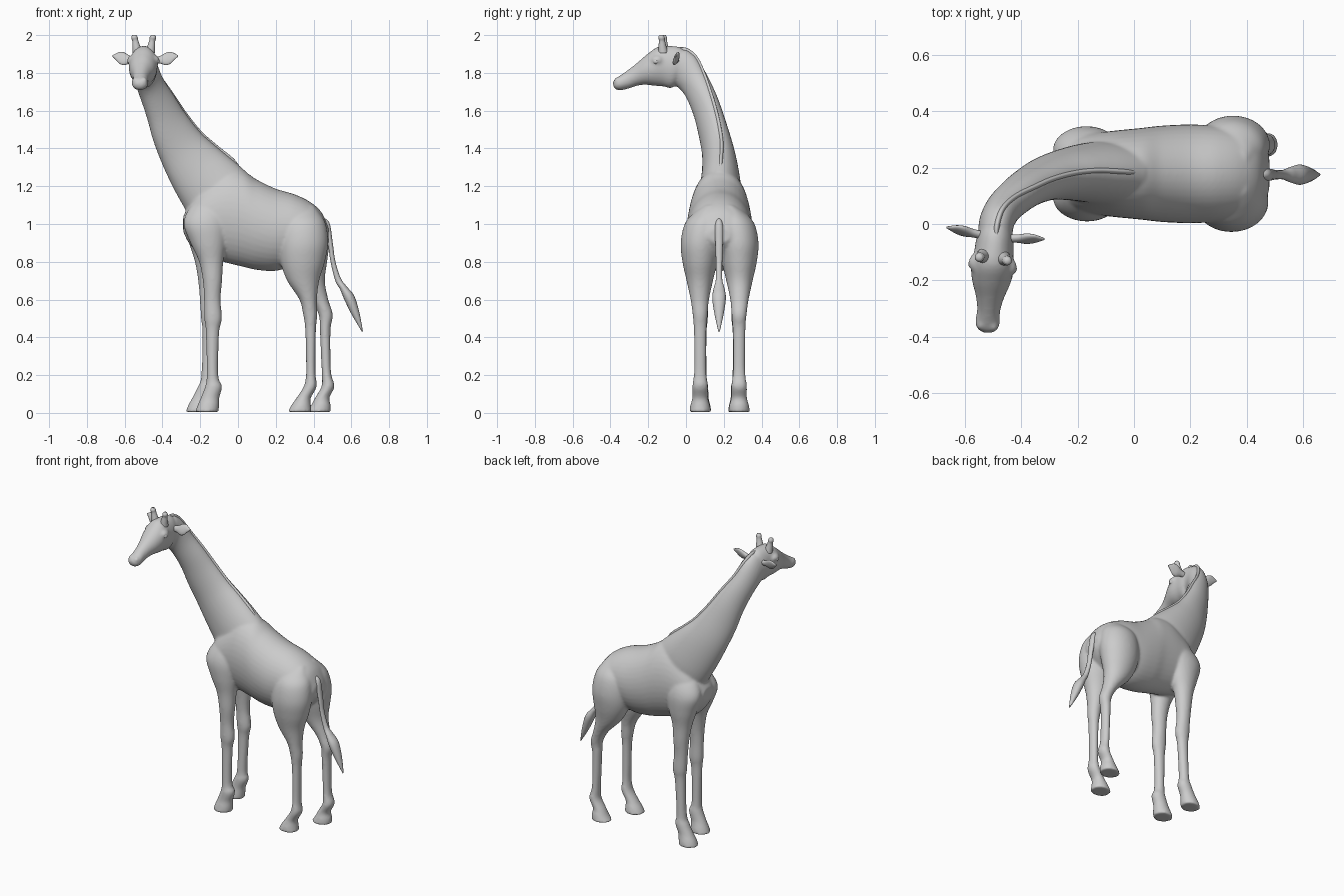
import bpy, bmesh
from math import cos, sin, tau
from mathutils import Vector, Matrix

MID = 0.178  # y of the trunk's symmetry plane


def catmull(a, b, c, d, t):
    return 0.5 * (2 * b + (c - a) * t + (2 * a - 5 * b + 4 * c - d) * t * t
                  + (3 * b - a - 3 * c + d) * t ** 3)


def loft(bm, sections, steps=6, sides=40, axis=None):
    """Skin elliptical rings given as (upper point, lower point, half width)."""
    s = [(Vector(d), Vector(v), w) for d, v, w in sections]
    fine = []
    for i in range(len(s) - 1):
        q = [s[max(i - 1, 0)], s[i], s[i + 1], s[min(i + 2, len(s) - 1)]]
        for k in range(steps):
            fine.append([catmull(*(p[j] for p in q), k / steps) for j in range(3)])
    fine.append(list(s[-1]))
    mids = [(d + v) / 2 for d, v, w in fine]
    rings = []
    for i, (d, v, w) in enumerate(fine):
        tangent = mids[min(i + 1, len(mids) - 1)] - mids[max(i - 1, 0)]
        up = (d - v) / 2
        side = (axis or tangent.cross(up).normalized()) * w
        rings.append([bm.verts.new(mids[i] + up * cos(tau * k / sides) + side * sin(tau * k / sides))
                      for k in range(sides)])
    for a, b in zip(rings, rings[1:]):
        for k in range(sides):
            n = (k + 1) % sides
            bm.faces.new((a[k], a[n], b[n], b[k]))
    bm.faces.new(rings[0])
    bm.faces.new(rings[-1])


def finish(bm, name):
    bmesh.ops.recalc_face_normals(bm, faces=bm.faces)
    for f in bm.faces:
        f.smooth = True
    mesh = bpy.data.meshes.new(name)
    bm.to_mesh(mesh)
    bm.free()
    ob = bpy.data.objects.new(name, mesh)
    bpy.context.collection.objects.link(ob)
    return ob


def head_pt(side, y, z):
    return (-0.488 + 0.09 * y + side, y - 0.12 * side, z)


def ball(bm, centre, scale):
    m = Matrix.Translation(centre) @ Matrix.Diagonal((*scale, 1))
    bmesh.ops.create_uvsphere(bm, u_segments=20, v_segments=12, radius=1, matrix=m)


body = bmesh.new()

# trunk: x, top z, bottom z, half width
trunk = [(-.29, 1.04, .96, .05), (-.26, 1.1, .9, .10), (-.2, 1.2, .84, .135), (-.08, 1.29, .80, .152),
         (.02, 1.285, .775, .162), (.1, 1.235, .757, .171), (.2, 1.187, .752, .175),
         (.3, 1.157, .78, .17), (.38, 1.118, .8, .157), (.44, 1.065, .85, .13), (.48, .98, .9, .06)]
loft(body, [((x, MID, t), (x, MID, b), w) for x, t, b, w in trunk])

# neck, curving round towards the front
neck = [((.04, .18, 1.28), (-.22, .18, .98), .115), ((-.025, .185, 1.337), (-.287, .18, 1.09), .106),
        ((-.12, .19, 1.415), (-.347, .165, 1.2), .092), ((-.2, .183, 1.487), (-.402, .145, 1.32), .08),
        ((-.28, .163, 1.587), (-.446, .11, 1.44), .071), ((-.35, .133, 1.692), (-.473, .075, 1.55), .067),
        ((-.42, .098, 1.792), (-.5, .018, 1.66), .064), ((-.465, .055, 1.882), (-.508, -.04, 1.722), .062),
        ((-.485, 0, 1.925), (-.5, -.1, 1.75), .06)]
loft(body, neck)

# head: y and z of the upper line, y and z of the lower line, half width
head = [(.015, 1.9, -.02, 1.78, .045), (-.03, 1.935, -.07, 1.722, .065), (-.09, 1.943, -.12, 1.728, .07),
        (-.15, 1.937, -.17, 1.732, .076), (-.21, 1.895, -.21, 1.737, .067), (-.265, 1.848, -.255, 1.733, .05),
        (-.315, 1.81, -.3, 1.718, .041), (-.355, 1.782, -.345, 1.708, .044),
        (-.378, 1.765, -.373, 1.713, .033), (-.388, 1.747, -.383, 1.726, .014)]
loft(body, [(head_pt(0, a, b), head_pt(0, c, d), w) for a, b, c, d, w in head])

# legs: z, front x, back x, offset from the mid plane, half width, x shift of the far leg
hind = [(1.1, .31, .4, .05, .03, 0), (1.06, .26, .43, .065, .07, 0), (1.0, .225, .465, .085, .1, 0),
        (.9, .215, .477, .1, .106, .005), (.8, .225, .46, .104, .093, .012), (.7, .26, .43, .105, .07, .03),
        (.6, .325, .418, .105, .049, .06), (.52, .345, .42, .103, .04, .082),
        (.44, .356, .413, .103, .034, .077), (.28, .36, .41, .103, .032, .08),
        (.2, .36, .411, .103, .034, .084), (.14, .348, .417, .103, .042, .094),
        (.08, .31, .386, .103, .042, .098), (.04, .282, .386, .103, .052, .105),
        (.004, .262, .392, .103, .058, .1)]
fore = [(1.15, -.2, -.09, .05, .03, 0), (1.08, -.26, -.06, .068, .07, 0), (1.0, -.288, -.05, .085, .082, 0),
        (.9, -.252, -.062, .091, .074, -.008), (.8, -.206, -.078, .095, .056, -.022),
        (.7, -.186, -.084, .1, .046, -.025), (.6, -.18, -.092, .1, .038, -.022),
        (.5, -.178, -.085, .1, .038, -.018), (.42, -.17, -.1, .1, .031, -.018),
        (.2, -.166, -.104, .1, .032, -.028), (.14, -.174, -.084, .1, .04, -.038),
        (.08, -.197, -.099, .1, .042, -.045), (.04, -.214, -.1, .1, .051, -.05),
        (.004, -.227, -.103, .1, .057, -.05)]
for rows in (hind, fore):
    for side in (-1, 1):
        secs = []
        for z, xf, xb, off, w, shift in rows:
            dx = shift if side > 0 else 0
            y = MID + side * off
            secs.append(((xf + dx, y, z), (xb + dx, y, z), w))
        loft(body, secs, axis=Vector((0, 1, 0)))

# brows and nostrils
for s in (-1, 1):
    ball(body, head_pt(.06 * s, -.145, 1.867), (.026, .034, .026))
    ball(body, head_pt(.022 * s, -.36, 1.76), (.018, .02, .017))

ob = finish(body, "body")
mod = ob.modifiers.new("merge", 'REMESH')
mod.mode = 'VOXEL'
mod.voxel_size = 0.008
mod.use_smooth_shade = True
mod = ob.modifiers.new("soften", 'SMOOTH')
mod.factor = 0.5
mod.iterations = 8

# tail with tuft: inner x, inner z, outer x, outer z, half width
bm = bmesh.new()
tail = [(.42, .97, .43, 1.04, .015), (.455, .96, .482, 1.01, .022), (.475, .9, .501, .905, .02),
        (.49, .8, .515, .805, .017), (.515, .7, .543, .715, .017), (.54, .655, .575, .67, .028),
        (.565, .595, .615, .62, .036), (.605, .515, .643, .53, .024), (.656, .43, .661, .432, .004)]
loft(bm, [((c, .175, d), (a, .175, b), w) for a, b, c, d, w in tail], sides=16)
finish(bm, "tail")

# mane ridge along the back of the neck, sinking in at both ends
bm = bmesh.new()
ridge = []
for i, (d, v, w) in enumerate(neck):
    d, v = Vector(d), Vector(v)
    up = (d - v).normalized()
    rise = -.015 if i == 0 else .008
    ridge.append((d + up * rise, d - up * .04, .011))
ridge.append(((-.489, -.05, 1.935), (-.489, -.05, 1.9), .008))
loft(bm, ridge, sides=16)
finish(bm, "mane")

for s, label in ((-1, "left"), (1, "right")):
    # leaf-shaped ear: distance out, height centre, half height, thickness
    bm = bmesh.new()
    leaf = [(.05, 1.865, .016, .014), (.08, 1.87, .02, .014), (.11, 1.874, .033, .014),
            (.135, 1.88, .031, .011), (.155, 1.886, .017, .008), (.174, 1.89, .003, .003)]
    loft(bm, [(head_pt(s * o, -.05 + .1 * o + h * .4, z + h), head_pt(s * o, -.05 + .1 * o - h * .4, z - h), t)
              for o, z, h, t in leaf], sides=16)
    finish(bm, "ear_" + label)

    # horn with a blunt knob
    bm = bmesh.new()
    horn = [(.034, -.117, 1.91, .027), (.04, -.12, 1.94, .021), (.045, -.122, 1.97, .016),
            (.049, -.124, 1.988, .017), (.05, -.124, 2.0, .011)]
    loft(bm, [(head_pt(s * o, y - r, z), head_pt(s * o, y + r, z), r) for o, y, z, r in horn], sides=16)
    finish(bm, "horn_" + label)

    # eye
    bm = bmesh.new()
    ball(bm, head_pt(.07 * s, -.15, 1.86), (.016, .018, .014))
    finish(bm, "eye_" + label)
